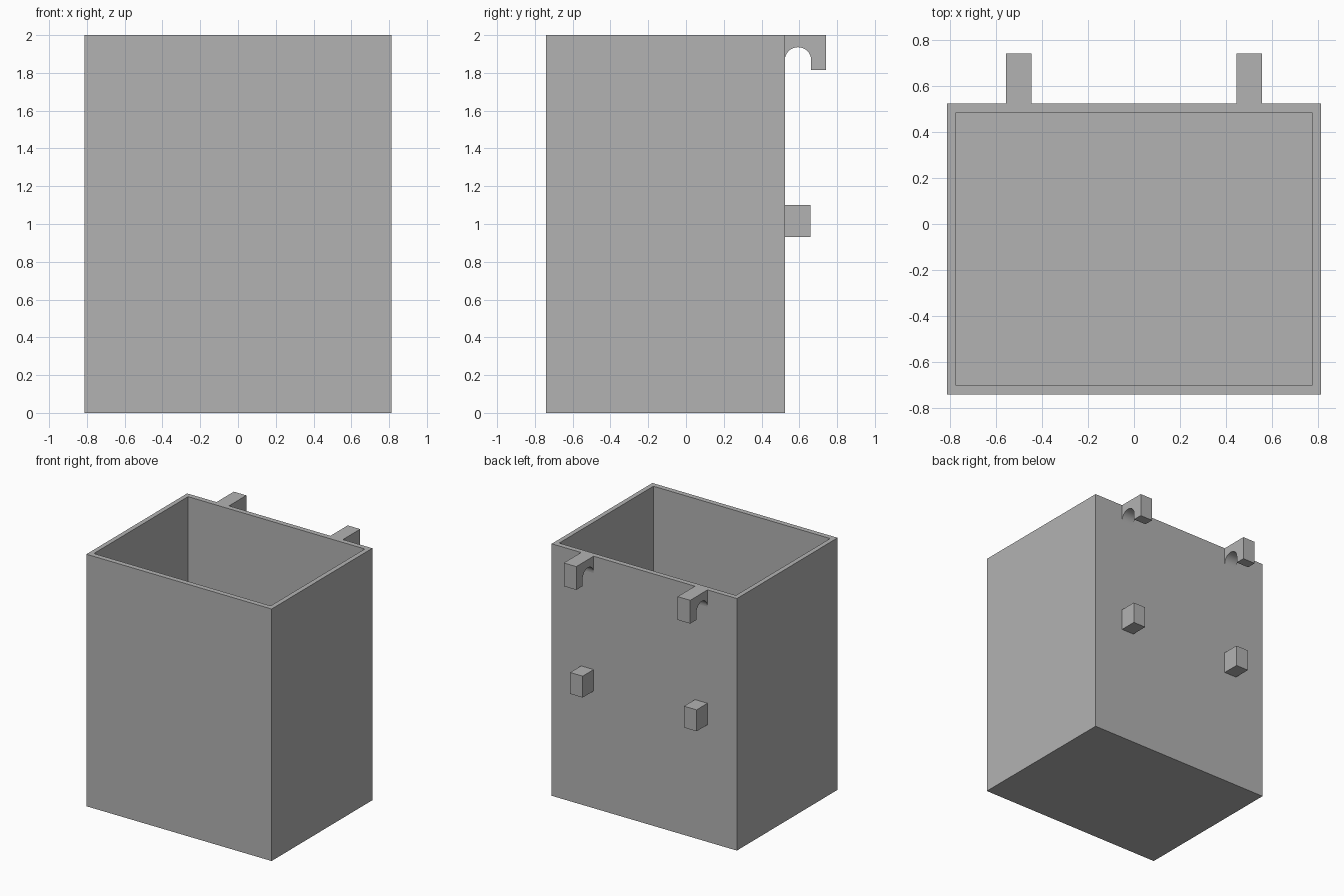
import bpy
import bmesh
import math

cube = bpy.data.objects.get("Cube")
if cube:
    bpy.data.objects.remove(cube, do_unlink=True)

grey = bpy.data.materials.new("plain_grey")
grey.use_nodes = True
colour = (0.45, 0.45, 0.45, 1)
grey.diffuse_color = colour
grey.node_tree.nodes["Principled BSDF"].inputs["Base Color"].default_value = colour

HEIGHT = 2.0
HALF_WIDTH = 0.813
FRONT, BACK = -0.74, 0.523
SIDE_WALL, END_WALL, FLOOR = 0.037, 0.041, 0.04
BRACKET_X, BRACKET_WIDTH = 0.5, 0.11


def finish(name, bm):
    bmesh.ops.recalc_face_normals(bm, faces=bm.faces)
    mesh = bpy.data.meshes.new(name)
    bm.to_mesh(mesh)
    bm.free()
    mesh.materials.append(grey)
    obj = bpy.data.objects.new(name, mesh)
    bpy.context.collection.objects.link(obj)
    return obj


def rectangle(bm, hx, y0, y1, z):
    return [bm.verts.new((x, y, z)) for x, y in ((-hx, y0), (hx, y0), (hx, y1), (-hx, y1))]


def extrude_profile(name, profile, x):
    """Extrude a y-z outline along x, centred on the given x."""
    bm = bmesh.new()
    face = bm.faces.new([bm.verts.new((x - BRACKET_WIDTH / 2, y, z)) for y, z in profile])
    out = bmesh.ops.extrude_face_region(bm, geom=[face])
    verts = [g for g in out["geom"] if isinstance(g, bmesh.types.BMVert)]
    bmesh.ops.translate(bm, verts=verts, vec=(BRACKET_WIDTH, 0, 0))
    return finish(name, bm)


# Open-topped bin: outer shell, rim and hollow joined as one loop of rings
bm = bmesh.new()
ix, iy0, iy1 = HALF_WIDTH - SIDE_WALL, FRONT + END_WALL, BACK - END_WALL
rings = [
    rectangle(bm, HALF_WIDTH, FRONT, BACK, 0),
    rectangle(bm, HALF_WIDTH, FRONT, BACK, HEIGHT),
    rectangle(bm, ix, iy0, iy1, HEIGHT),
    rectangle(bm, ix, iy0, iy1, FLOOR),
]
for lower, upper in zip(rings, rings[1:]):
    for i in range(4):
        j = (i + 1) % 4
        bm.faces.new((lower[i], lower[j], upper[j], upper[i]))
bm.faces.new(rings[0])
bm.faces.new(rings[-1])
finish("bin_body", bm)

# Hook outline with a round notch that sits over a rail
radius, notch_z, tip_z, hook_back = 0.07, 1.866, 1.815, 0.74
notch_y = BACK + radius
steps = 20
hook = [(BACK, HEIGHT), (hook_back, HEIGHT), (hook_back, tip_z), (notch_y + radius, tip_z)]
for i in range(steps + 1):
    a = math.pi * i / steps
    hook.append((notch_y + radius * math.cos(a), notch_z + radius * math.sin(a)))

# Spacer block outline
spacer_back, low, high = 0.66, 0.93, 1.10
spacer = [(BACK, low), (spacer_back, low), (spacer_back, high), (BACK, high)]

# A hook and a spacer on each side of the back wall
for side, sign in (("left", 1), ("right", -1)):
    obj = extrude_profile(side + "_hook", hook, sign * BRACKET_X)
    bpy.ops.object.select_all(action="DESELECT")
    obj.select_set(True)
    bpy.context.view_layer.objects.active = obj
    bpy.ops.object.shade_smooth_by_angle(angle=math.radians(30))
    extrude_profile(side + "_spacer", spacer, sign * BRACKET_X)
